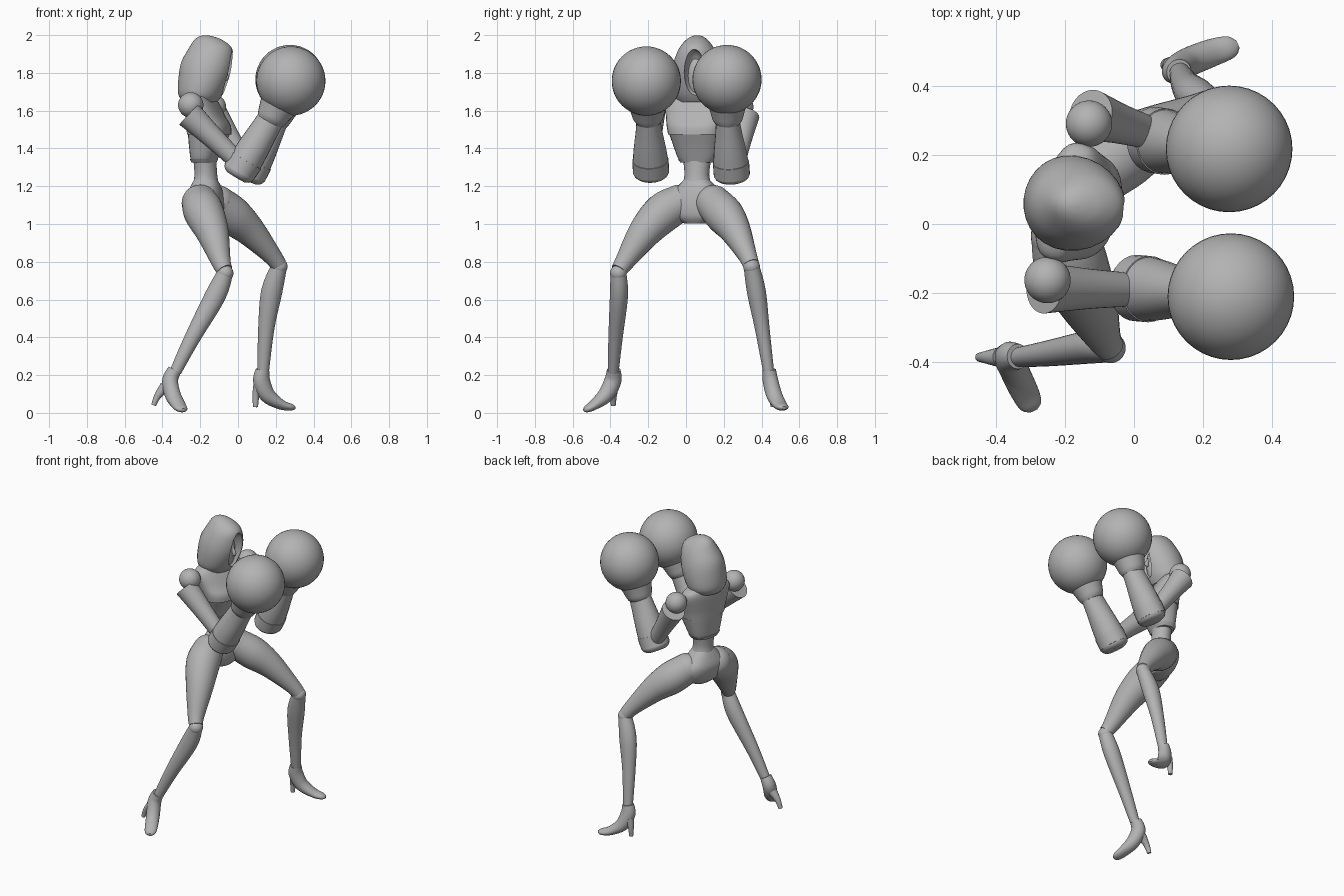
import bpy, bmesh, math
from mathutils import Vector

if "Cube" in bpy.data.objects:
    bpy.data.objects.remove(bpy.data.objects["Cube"], do_unlink=True)

grey = bpy.data.materials.new("plain_grey")
grey.use_nodes = True
COLOUR = (0.45, 0.45, 0.45, 1)
grey.diffuse_color = COLOUR
grey.node_tree.nodes["Principled BSDF"].inputs["Base Color"].default_value = COLOUR

TURN = math.radians(-15)          # the torso twists slightly
BODY = Vector((-0.18, 0.06, 0))   # vertical axis of the torso


def finish(ob, place=None, yaw=0):
    if place is not None:
        ob.location = place
        ob.rotation_euler.z = yaw
    ob.data.materials.clear()
    ob.data.materials.append(grey)
    bpy.ops.object.select_all(action='DESELECT')
    ob.select_set(True)
    bpy.context.view_layer.objects.active = ob
    bpy.ops.object.shade_smooth_by_angle(angle=math.radians(40))
    return ob


def make(name, bm, place=None, yaw=0):
    bmesh.ops.recalc_face_normals(bm, faces=bm.faces)
    me = bpy.data.meshes.new(name)
    bm.to_mesh(me)
    bm.free()
    ob = bpy.data.objects.new(name, me)
    bpy.context.collection.objects.link(ob)
    return finish(ob, place, yaw)


def ball(name, centre, size, place=None, yaw=0):
    bm = bmesh.new()
    bmesh.ops.create_uvsphere(bm, u_segments=40, v_segments=24, radius=1)
    sx, sy, sz = size if isinstance(size, tuple) else (size,) * 3
    bmesh.ops.scale(bm, vec=(sx, sy, sz), verts=bm.verts)
    bmesh.ops.translate(bm, vec=centre, verts=bm.verts)
    return make(name, bm, place, yaw)


def curve_through(rows, steps):
    """Smooth interpolation of ring positions and radii."""
    out = []
    for i in range(len(rows) - 1):
        p0, p1, p2 = rows[max(i - 1, 0)], rows[i], rows[i + 1]
        p3 = rows[min(i + 2, len(rows) - 1)]
        for k in range(steps):
            t = k / steps
            out.append([0.5 * (2 * b + (c - a) * t + (2 * a - 5 * b + 4 * c - d) * t ** 2
                               + (3 * b - a - 3 * c + d) * t ** 3)
                        for a, b, c, d in zip(p0, p1, p2, p3)])
    return out + [rows[-1]]


def loft(name, rings, hint=(0, 1, 0), place=None, yaw=0, steps=4, sides=28, axis=None, power=1):
    """Closed skin over rings (x, y, z, radius[, second radius]); power below 1 is boxier."""
    rows = curve_through([list(r) if len(r) == 5 else [*r, r[3]] for r in rings], steps)
    hint = Vector(hint)
    pts = [Vector(r[:3]) for r in rows]
    waves = [[math.copysign(abs(w) ** power, w) for w in (math.cos(a), math.sin(a))]
             for a in (2 * math.pi * k / sides for k in range(sides))]
    bm = bmesh.new()
    loops = []
    for i, r in enumerate(rows):
        t = axis or (pts[min(i + 1, len(pts) - 1)] - pts[max(i - 1, 0)]).normalized()
        u = (hint - t * t.dot(hint)).normalized()
        v = t.cross(u)
        loops.append([bm.verts.new(pts[i] + u * r[3] * c + v * r[4] * s) for c, s in waves])
    for a, b in zip(loops, loops[1:]):
        for k in range(sides):
            n = (k + 1) % sides
            bm.faces.new((a[k], a[n], b[n], b[k]))
    bm.faces.new(loops[0])
    bm.faces.new(loops[-1])
    return make(name, bm, place, yaw)


def column(name, rings, yaw=TURN, power=1):
    """Upright body section with level rings: (z, forward shift, depth, half width)."""
    return loft(name, [(c, 0, z, d, w) for z, c, d, w in rings], (1, 0, 0), BODY, yaw,
                axis=Vector((0, 0, 1)), power=power)


# Torso
column("rib_plate", [(1.325, 0, .058, .085), (1.35, .002, .068, .103), (1.42, .015, .088, .125),
                     (1.48, .028, .106, .142)], power=.8)
column("chest_plate", [(1.475, .028, .109, .146), (1.52, .025, .108, .155),
                       (1.57, .008, .094, .165), (1.63, -.01, .078, .175),
                       (1.665, -.018, .064, .16), (1.69, -.02, .052, .10),
                       (1.70, -.02, .045, .05)], power=.75)
column("chest_rim", [(1.325, 0, .061, .089), (1.345, 0, .070, .105)], power=.8)
column("neck", [(1.66, -.015, .045, .045), (1.80, .0, .04, .042)])
column("waist", [(1.20, .01, .07, .08), (1.26, .01, .06, .066), (1.34, .005, .06, .075)])
column("pelvis", [(1.235, .01, .060, .066), (1.20, .01, .076, .10), (1.14, .008, .092, .15),
                  (1.08, .014, .09, .15), (1.035, .022, .075, .12), (1.003, .03, .045, .06)],
       power=.85)

# Hood with an almond face opening
HEAD_YAW = math.radians(-6)
hood = column("hood", [(1.645, -.02, .09, .105), (1.69, -.018, .120, .133),
                       (1.78, .003, .138, .137), (1.86, .018, .138, .123),
                       (1.93, .034, .115, .093), (1.972, .024, .078, .06),
                       (1.992, .012, .04, .032), (1.999, .008, .01, .008)], HEAD_YAW)
cutter = ball("face_cutter", (.155, 0, 1.785), (.085, .058, .14), BODY, HEAD_YAW)
cutter.hide_render = True
cut = hood.modifiers.new("face_opening", 'BOOLEAN')
cut.operation = 'DIFFERENCE'
cut.solver = 'EXACT'
cut.object = cutter
bpy.context.view_layer.objects.active = hood
bpy.ops.object.modifier_apply(modifier=cut.name)
bpy.data.objects.remove(cutter, do_unlink=True)
finish(hood)
ball("face", (.05, 0, 1.785), (.06, .055, .12), BODY, HEAD_YAW)
loft("nose", [(.10, 0, 1.82, .008), (.12, 0, 1.775, .013), (.105, 0, 1.765, .008)],
     place=BODY, yaw=HEAD_YAW, sides=12)


# Arms
def arm(label, shoulder, sleeve, elbow, cuff, wrist, glove):
    shoulder, sleeve, elbow, cuff, wrist, glove = map(
        Vector, (shoulder, sleeve, elbow, cuff, wrist, glove))
    ball(label + "_shoulder_joint", shoulder, .067)
    loft(label + "_upper_arm", [(*sleeve, .074), (*sleeve.lerp(elbow, .5), .058),
                                (*elbow, .048)])
    loft(label + "_forearm", [(*cuff.lerp(wrist, -.09), .066, .058), (*cuff, .094, .087),
                              (*cuff.lerp(wrist, .35), .089, .086),
                              (*cuff.lerp(wrist, .75), .070, .076), (*wrist, .062, .070)])
    loft(label + "_elbow_guard", [(*cuff, .096, .089), (*cuff.lerp(wrist, .22), .096, .092)])
    # Flared collar that holds the round glove
    loft(label + "_glove_collar", [(*wrist.lerp(glove, -.12), .066, .071),
                                   (*wrist.lerp(glove, -.02), .080),
                                   (*wrist.lerp(glove, .15), .090),
                                   (*wrist.lerp(glove, .35), .102)])
    ball(label + "_boxing_glove", glove, .183)


arm("left", (-.13, .29, 1.62), (-.125, .315, 1.575), (.04, .265, 1.32),
    (.06, .243, 1.26), (.2, .22, 1.56), (.275, .217, 1.765))
arm("right", (-.25, -.162, 1.63), (-.26, -.185, 1.58), (0, -.19, 1.33),
    (.005, -.185, 1.275), (.18, -.2, 1.565), (.28, -.21, 1.757))


# Legs: thigh, knee and shin rings, then shoe and heel
def leg(label, thigh, shin, shoe, heel, across):
    ball(label + "_hip", thigh[0][:3], thigh[0][3])
    loft(label + "_thigh", thigh)
    ball(label + "_knee", shin[0][:3], .044)
    loft(label + "_shin", shin)
    loft(label + "_shoe", shoe, across)
    loft(label + "_heel", heel, across, sides=16)


leg("left",
    [(-.11, .145, 1.11, .096), (-.03, .205, 1.045, .103), (.06, .26, .967, .083),
     (.17, .32, .845, .053), (.215, .345, .785, .043)],
    [(.218, .347, .775, .042), (.178, .373, .64, .050, .056), (.15, .403, .45, .039, .043),
     (.133, .437, .22, .029, .031)],
    [(.13, .44, .228, .036), (.125, .447, .17, .040, .046), (.155, .467, .095, .042, .042),
     (.225, .495, .045, .040, .027), (.28, .512, .03, .032, .018), (.3, .52, .027, .012, .008)],
    [(.11, .455, .14, .03), (.095, .46, .09, .019), (.093, .46, .03, .013)],
    (-.4, .91, 0))
leg("right",
    [(-.20, -.035, 1.11, .098), (-.18, -.12, 1.06, .106), (-.135, -.22, .955, .087),
     (-.09, -.325, .80, .052), (-.07, -.355, .755, .043)],
    [(-.068, -.358, .74, .042), (-.12, -.355, .62, .048, .055), (-.24, -.373, .4, .038, .042),
     (-.33, -.385, .22, .029, .031)],
    [(-.335, -.383, .228, .036), (-.36, -.387, .17, .042, .046), (-.345, -.425, .095, .042, .042),
     (-.315, -.488, .042, .040, .027), (-.297, -.525, .02, .032, .018), (-.29, -.54, .016, .012, .008)],
    [(-.385, -.385, .14, .03), (-.425, -.385, .09, .019), (-.447, -.385, .04, .013)],
    (.92, .39, 0))
